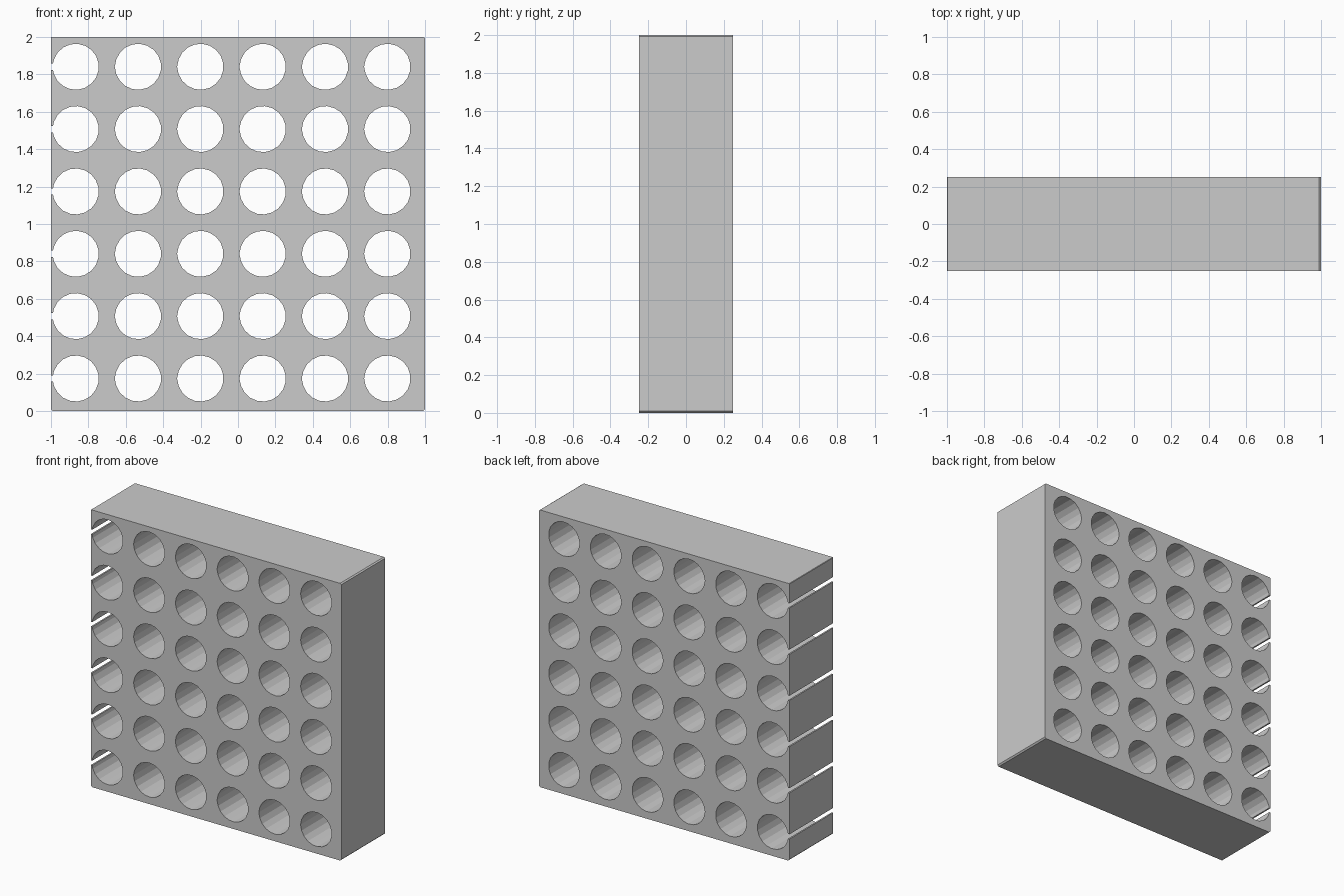
import bpy, bmesh
from math import cos, sin, pi

if "Cube" in bpy.data.objects:
    bpy.data.objects.remove(bpy.data.objects["Cube"])

PITCH, R, SIDES = 1 / 3, 0.123, 19
XS = [-0.8675 + PITCH * i for i in range(6)]
ZS = [0.174 + PITCH * i for i in range(6)]
SLOT = 0.017


def hole_ring(cx, cz):
    # faceted circle starting at its leftmost corner, running clockwise
    pts = []
    for i in range(SIDES):
        a = pi - 2 * pi * i / SIDES
        pts.append((cx + R * cos(a), cz + R * sin(a)))
    pts[0] = (cx - R - 0.002, cz)
    return pts


def add_loop(bm, pts):
    vs = [bm.verts.new((x, -0.25, z)) for x, z in pts]
    for a, b in zip(vs, vs[1:] + vs[:1]):
        bm.edges.new((a, b))


bm = bmesh.new()

# Outline with small corner chamfers, left edge broken by open hole mouths
outline = [(-0.997, 2), (0.99, 2), (1, 1.993), (1, 0.01), (0.99, 0),
           (-0.99, 0), (-1, 0.01)]
for z in ZS:
    ring = hole_ring(XS[0], z)[1:]
    outline += [(-1, z - SLOT), (-0.989, z - SLOT)]
    outline += ring[::-1]
    outline += [(-0.989, z + SLOT), (-1, z + SLOT)]
outline.append((-1, 1.997))
add_loop(bm, outline)

# Closed round holes
for x in XS[1:]:
    for z in ZS:
        add_loop(bm, hole_ring(x, z))

# Fill the face around the holes and extrude to full depth
bmesh.ops.triangle_fill(bm, use_beauty=True, use_dissolve=False,
                        edges=bm.edges[:], normal=(0, -1, 0))
ext = bmesh.ops.extrude_face_region(bm, geom=bm.faces[:], use_keep_orig=True)
moved = [g for g in ext["geom"] if isinstance(g, bmesh.types.BMVert)]
bmesh.ops.translate(bm, verts=moved, vec=(0, 0.5, 0))
bmesh.ops.recalc_face_normals(bm, faces=bm.faces[:])

mesh = bpy.data.meshes.new("perforated_block")
bm.to_mesh(mesh)
bm.free()
block = bpy.data.objects.new("perforated_block", mesh)
bpy.context.collection.objects.link(block)
